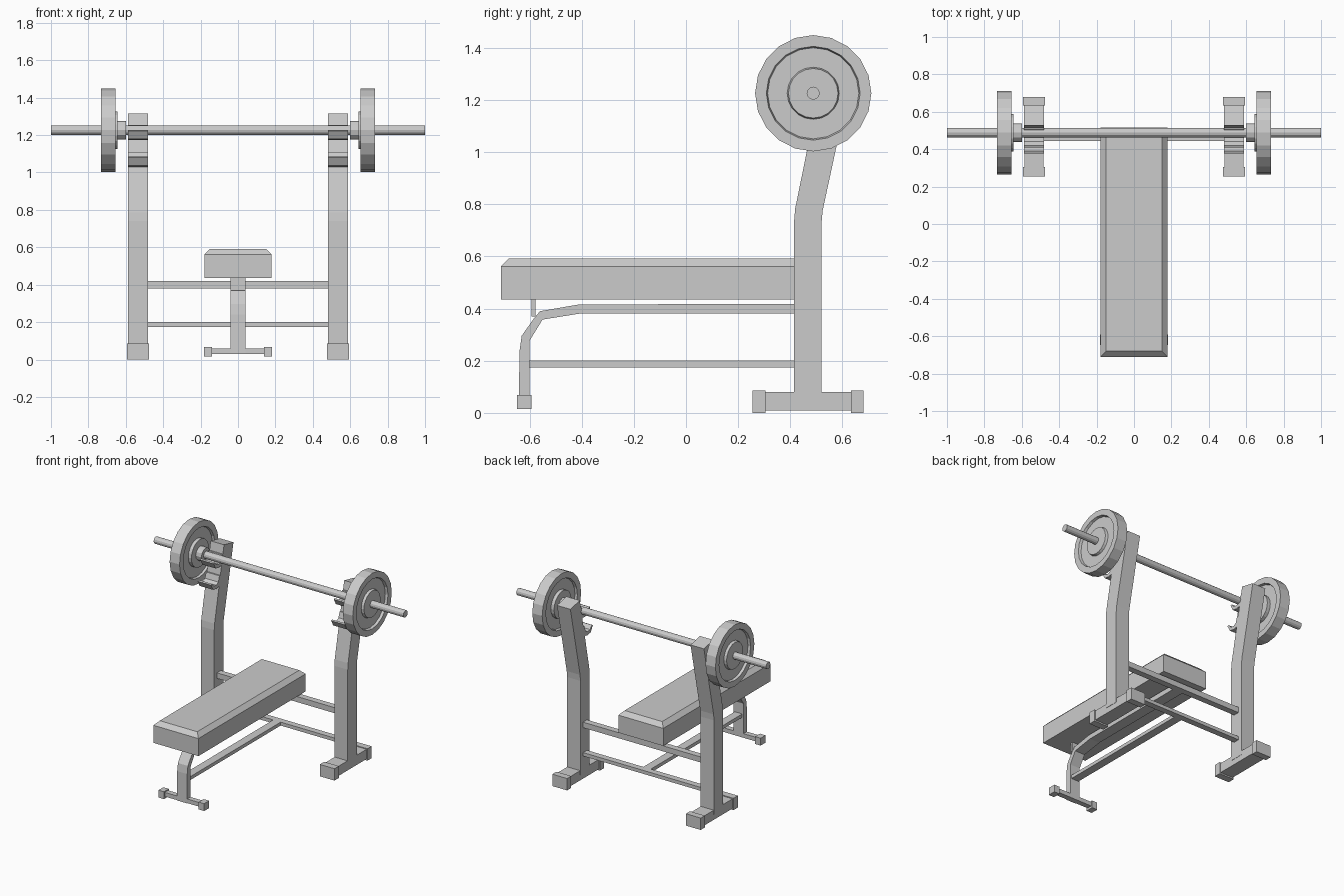
import bpy, bmesh, math

if "Cube" in bpy.data.objects:
    bpy.data.objects.remove(bpy.data.objects["Cube"])


def finish(name, bm, mirror=False):
    bmesh.ops.recalc_face_normals(bm, faces=bm.faces)
    me = bpy.data.meshes.new(name)
    bm.to_mesh(me)
    bm.free()
    ob = bpy.data.objects.new(name, me)
    bpy.context.collection.objects.link(ob)
    if mirror:
        ob.modifiers.new("mirror", 'MIRROR').use_axis[0] = True
    return ob


def extrude_x(name, profile, x0, x1, mirror=False):
    """Extrude a closed (y, z) profile from x0 to x1."""
    bm = bmesh.new()
    f = bm.faces.new([bm.verts.new((x0, y, z)) for y, z in profile])
    r = bmesh.ops.extrude_face_region(bm, geom=[f])
    vs = [g for g in r["geom"] if isinstance(g, bmesh.types.BMVert)]
    bmesh.ops.translate(bm, verts=vs, vec=(x1 - x0, 0, 0))
    return finish(name, bm, mirror)


def box(name, x0, x1, y0, y1, z0, z1, mirror=False):
    return extrude_x(name, [(y0, z0), (y1, z0), (y1, z1), (y0, z1)], x0, x1, mirror)


def lathe_x(name, profile, sides, mirror=False):
    """Revolve (x, radius) points round the barbell axis and cap the ends."""
    bm = bmesh.new()
    rings = []
    for x, r in profile:
        rings.append([bm.verts.new((x, BAR_Y + r * math.cos(math.tau * i / sides),
                                    BAR_Z + r * math.sin(math.tau * i / sides)))
                      for i in range(sides)])
    for a, b in zip(rings, rings[1:]):
        for i in range(sides):
            j = (i + 1) % sides
            bm.faces.new((a[i], a[j], b[j], b[i]))
    bm.faces.new(rings[0])
    bm.faces.new(rings[-1])
    return finish(name, bm, mirror)


BAR_Y, BAR_Z = 0.488, 1.226
UX0, UX1 = 0.481, 0.588

# Bent uprights with their floor feet and end caps
extrude_x("upright", [(0.415, 0.05), (0.52, 0.05), (0.52, 0.73), (0.524, 0.775),
                      (0.635, 1.292), (0.527, 1.315), (0.419, 0.785), (0.415, 0.74)],
          UX0, UX1, True)
box("upright_foot", 0.483, 0.586, 0.29, 0.645, 0.01, 0.08, True)
box("foot_cap_front", 0.476, 0.594, 0.255, 0.305, 0.0, 0.086, True)
box("foot_cap_back", 0.476, 0.594, 0.633, 0.68, 0.0, 0.086, True)

# Two curved bar hooks on each upright
hook = [(0.49, 1.04), (0.44, 1.03), (0.402, 1.037), (0.378, 1.08), (0.389, 1.085),
        (0.411, 1.06), (0.44, 1.055), (0.462, 1.07), (0.475, 1.11), (0.505, 1.11)]
for name, dy, dz in (("lower_hook", 0, 0), ("upper_hook", 0.03, 0.143)):
    extrude_x(name, [(y + dy, z + dz) for y, z in hook], UX0, UX1, True)

# Cross bars between the uprights
box("upper_cross_bar", -0.5, 0.5, 0.445, 0.49, 0.38, 0.42)
box("lower_cross_bar", -0.5, 0.5, 0.445, 0.49, 0.175, 0.2)

# Bench frame: spine bending into the front leg, lower rail, pad support
extrude_x("spine_and_front_leg",
          [(0.46, 0.418), (-0.41, 0.416), (-0.56, 0.39), (-0.585, 0.36), (-0.63, 0.296),
           (-0.638, 0.24), (-0.642, 0.03), (-0.6, 0.03), (-0.6, 0.277), (-0.55, 0.358),
           (-0.4, 0.382), (0.46, 0.382)], -0.04, 0.04)
box("lower_rail", -0.03, 0.03, -0.61, 0.46, 0.175, 0.2)
box("pad_support", -0.04, 0.04, -0.592, -0.577, 0.37, 0.437)
box("front_foot", -0.15, 0.15, -0.638, -0.6, 0.03, 0.06)
box("front_foot_cap", 0.139, 0.183, -0.648, -0.592, 0.015, 0.068, True)

# Padded bench with a chamfered top
pad = box("bench_pad", -0.18, 0.18, -0.71, 0.517, 0.435, 0.592)
bm = bmesh.new()
bm.from_mesh(pad.data)
top = [e for e in bm.edges if all(v.co.z > 0.59 for v in e.verts)]
bmesh.ops.bevel(bm, geom=top, offset=0.03, segments=1, affect='EDGES')
bm.to_mesh(pad.data)
bm.free()

# Barbell with dished plates and inner collars
lathe_x("bar", [(-1, 0.025), (1, 0.025)], 12)
lathe_x("weight_plate", [(0.645, 0.1), (0.67, 0.1), (0.67, 0.175), (0.654, 0.18),
                         (0.654, 0.223), (0.733, 0.223), (0.733, 0.18),
                         (0.715, 0.175), (0.715, 0.1), (0.733, 0.095)], 20, True)
lathe_x("inner_collar", [(0.6, 0.05), (0.65, 0.05)], 12, True)
